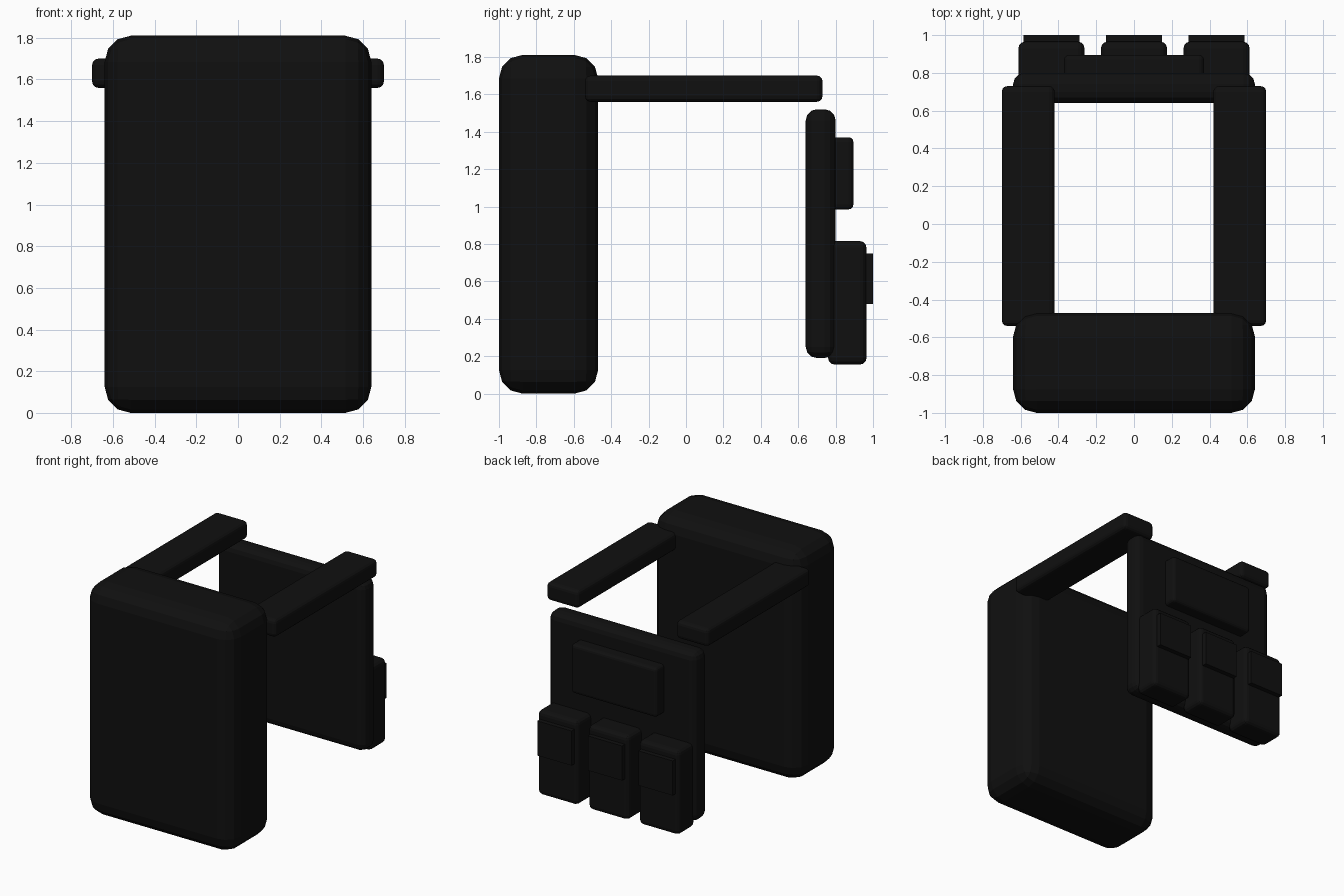
import bpy
import bmesh
from mathutils import Vector

cube = bpy.data.objects.get("Cube")
if cube:
    bpy.data.objects.remove(cube, do_unlink=True)

black = bpy.data.materials.new("matte black fabric")
black.use_nodes = True
shade = (0.005, 0.005, 0.005, 1)
black.diffuse_color = shade
bsdf = black.node_tree.nodes["Principled BSDF"]
bsdf.inputs["Base Color"].default_value = shade
bsdf.inputs["Roughness"].default_value = 0.8


def padded_box(name, low, high, bevel=0.0, segments=3):
    """Box between two corners with rounded edges."""
    low, high = Vector(low), Vector(high)
    mesh = bpy.data.meshes.new(name)
    bm = bmesh.new()
    bmesh.ops.create_cube(bm, size=1)
    for v in bm.verts:
        v.co = v.co * (high - low)
    bm.to_mesh(mesh)
    bm.free()
    mesh.materials.append(black)
    obj = bpy.data.objects.new(name, mesh)
    obj.location = (low + high) / 2
    bpy.context.collection.objects.link(obj)
    if bevel:
        mod = obj.modifiers.new("rounded edges", 'BEVEL')
        mod.width = bevel
        mod.segments = segments
    return obj


# Large pack and the opposite panel
padded_box("backpack", (-0.64, -1, 0), (0.64, -0.47, 1.81), 0.125)
padded_box("chest_panel", (-0.64, 0.64, 0.19), (0.64, 0.80, 1.52), 0.06)

# Shoulder straps
for side, name in ((1, "left_strap"), (-1, "right_strap")):
    x = 0.56 * side
    padded_box(name, (x - 0.14, -0.54, 1.56), (x + 0.14, 0.73, 1.70), 0.03)

# Wide upper pouch
padded_box("upper_pouch", (-0.37, 0.74, 0.985), (0.37, 0.895, 1.37), 0.025)

# Row of three pouches, each with a flap
for x, name in ((0.437, "left"), (0, "middle"), (-0.437, "right")):
    padded_box(name + "_pouch", (x - 0.175, 0.76, 0.155),
               (x + 0.175, 0.965, 0.815), 0.035)
    padded_box(name + "_pouch_flap", (x - 0.148, 0.93, 0.48),
               (x + 0.148, 1.0, 0.75))
